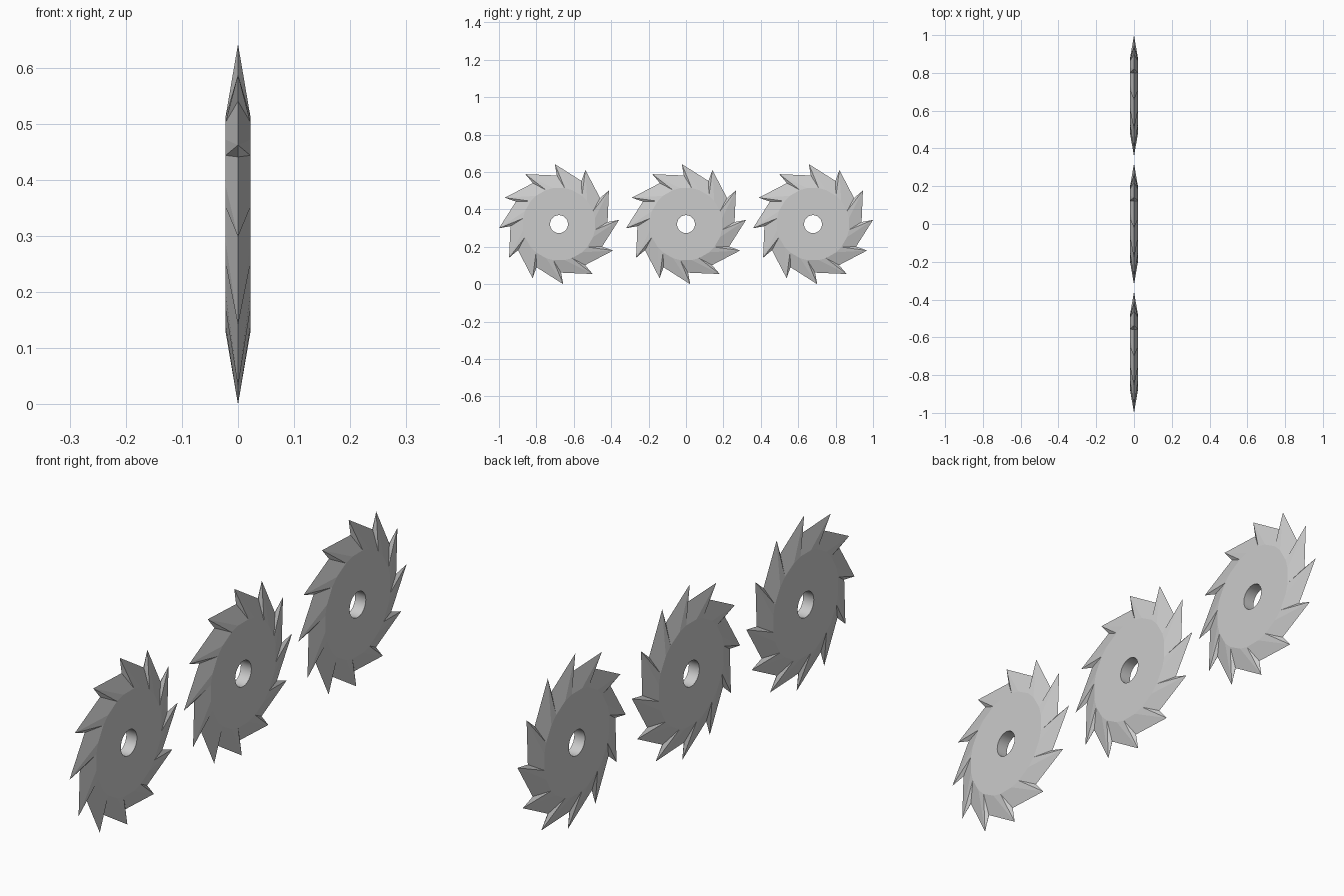
import bpy, bmesh
from math import cos, sin, radians

if "Cube" in bpy.data.objects:
    bpy.data.objects.remove(bpy.data.objects["Cube"])

TEETH = 12
HALF = 0.022        # half thickness of the plate
TIP_R, VALLEY_R, FLAT_R, BORE_R = 0.322, 0.26, 0.195, 0.048
CENTRE_Z = 0.321


def blade_mesh():
    bm = bmesh.new()

    def polar(x, r, deg):
        return bm.verts.new((x, r * cos(radians(deg)), r * sin(radians(deg))))

    tip_angles = [4 + i * 360 / TEETH for i in range(TEETH)]
    tips = [polar(0, TIP_R, a) for a in tip_angles]
    valleys = [polar(0, VALLEY_R, a - 1.5) for a in tip_angles]   # just ahead of each tip

    # flat plate with bore, one ring pair per side
    base_angles = [a + d for a in tip_angles for d in (-24.7, -13)]
    n = len(base_angles)
    bores = []
    for x in (-HALF, HALF):
        rim = [polar(x, FLAT_R, a) for a in base_angles]
        bore = [polar(x, BORE_R, i * 360 / n - 15) for i in range(n)]
        bores.append(bore)
        for i in range(n):
            j = (i + 1) % n
            bm.faces.new((rim[i], rim[j], bore[j], bore[i]))
        # bevelled, raked teeth meeting on the centre plane
        for i in range(TEETH):
            k = (i + 1) % TEETH
            back, front, next_back = rim[2 * i], rim[2 * i + 1], rim[2 * k]
            bm.faces.new((tips[i], back, front))
            bm.faces.new((tips[i], front, valleys[i]))
            bm.faces.new((valleys[i], front, next_back, tips[k]))

    # bore wall
    for i in range(n):
        j = (i + 1) % n
        f = bm.faces.new((bores[0][i], bores[0][j], bores[1][j], bores[1][i]))
        f.smooth = True

    bmesh.ops.recalc_face_normals(bm, faces=bm.faces[:])
    mesh = bpy.data.meshes.new("saw_blade")
    bm.to_mesh(mesh)
    bm.free()
    return mesh


# three identical blades in a row
mesh = blade_mesh()
for name, y in (("front_saw_blade", -0.679), ("middle_saw_blade", 0), ("back_saw_blade", 0.679)):
    blade = bpy.data.objects.new(name, mesh)
    blade.location = (0, y, CENTRE_Z)
    bpy.context.collection.objects.link(blade)
